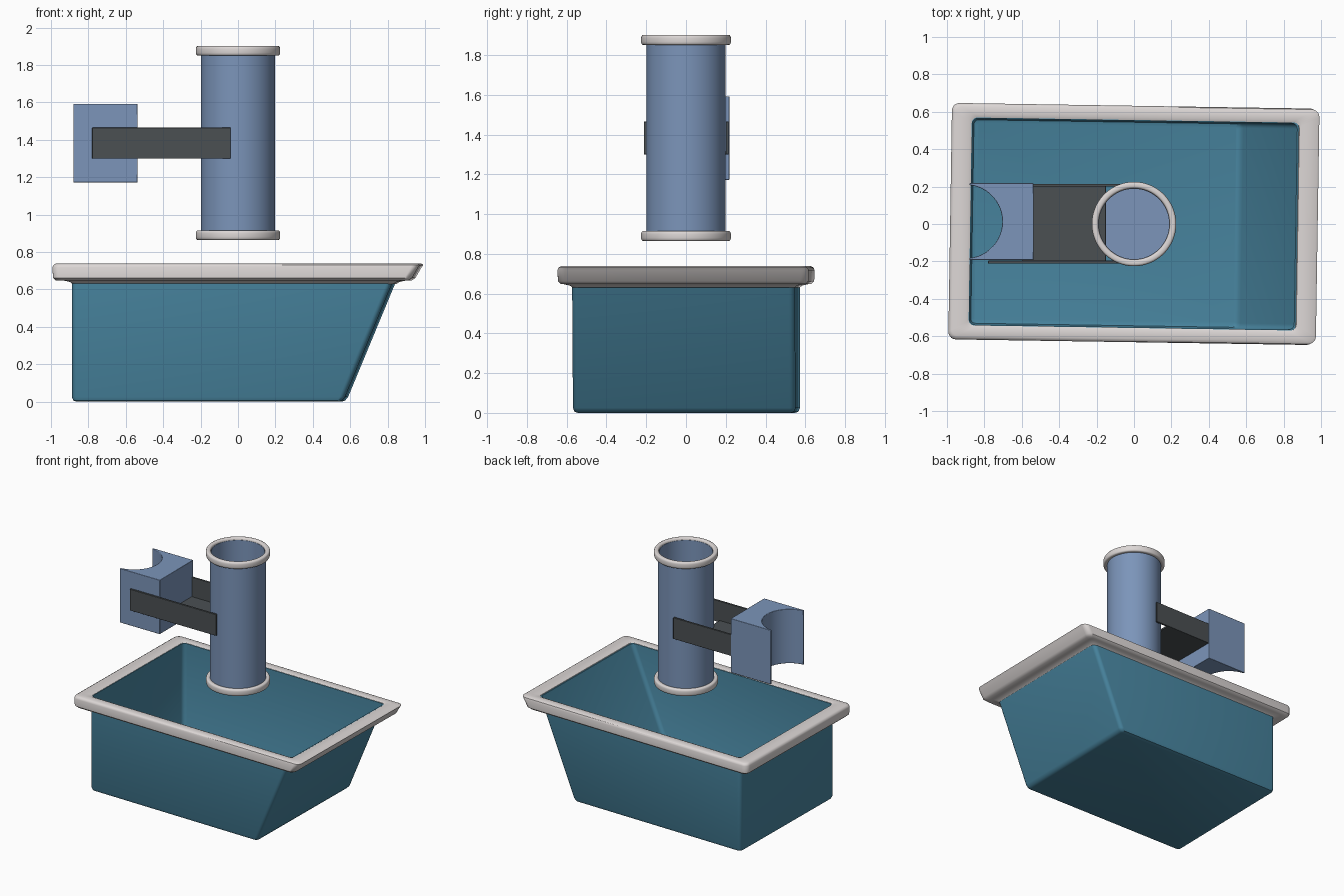
import bpy, bmesh
from math import sin, cos, pi, radians, asin

if "Cube" in bpy.data.objects:
    bpy.data.objects.remove(bpy.data.objects["Cube"])


def material(name, rgb):
    m = bpy.data.materials.new(name)
    m.use_nodes = True
    m.diffuse_color = (*rgb, 1)
    m.node_tree.nodes["Principled BSDF"].inputs["Base Color"].default_value = (*rgb, 1)
    return m


teal = material("teal", (0.065, 0.235, 0.35))
blue = material("soft blue", (0.2, 0.3, 0.49))
white = material("warm white", (0.72, 0.68, 0.67))
charcoal = material("charcoal", (0.07, 0.08, 0.086))


def finish(name, bm, mat, bevel=0, turn=0):
    bmesh.ops.recalc_face_normals(bm, faces=bm.faces)
    me = bpy.data.meshes.new(name)
    bm.to_mesh(me)
    bm.free()
    ob = bpy.data.objects.new(name, me)
    bpy.context.collection.objects.link(ob)
    me.materials.append(mat)
    ob.rotation_euler.z = turn
    if bevel:
        b = ob.modifiers.new("bevel", "BEVEL")
        b.width, b.segments, b.limit_method = bevel, 2, "ANGLE"
    bpy.ops.object.select_all(action="DESELECT")
    bpy.context.view_layer.objects.active = ob
    ob.select_set(True)
    bpy.ops.object.shade_smooth_by_angle(angle=radians(40))
    return ob


def loft(loops, closed=False, caps=()):
    """Skin a list of point loops; closed joins last to first, caps fills loops by index."""
    bm = bmesh.new()
    rings = [[bm.verts.new(p) for p in loop] for loop in loops]
    pairs = list(zip(rings, rings[1:])) + ([(rings[-1], rings[0])] if closed else [])
    for a, b in pairs:
        for i in range(len(a)):
            j = (i + 1) % len(a)
            bm.faces.new((a[i], a[j], b[j], b[i]))
    for c in caps:
        bm.faces.new(rings[c])
    return bm


def circle(r, z, n=64):
    return [(r * cos(2 * pi * i / n), r * sin(2 * pi * i / n), z) for i in range(n)]


def rounded_rect(x0, x1, hy, r, z, seg=5):
    corners = [(x1 - r, hy - r), (x0 + r, hy - r), (x0 + r, r - hy), (x1 - r, r - hy)]
    return [(cx + r * cos(pi / 2 * (q + k / seg)), cy + r * sin(pi / 2 * (q + k / seg)), z)
            for q, (cx, cy) in enumerate(corners) for k in range(seg + 1)]


# Basin: thin-walled tub with one sloping end, turned very slightly
TURN = radians(-0.9)


def basin_loop(inset, z, r=0.03):
    return rounded_rect(-0.88 + inset, 0.57 + 0.415 * z - inset, 0.56 - inset, r, z)


outer = [basin_loop(0.025, 0, 0.012), basin_loop(0.008, 0.006, 0.025),
         basin_loop(0, 0.025), basin_loop(0, 0.73)]
inner = [basin_loop(0.008, 0.73), basin_loop(0.008, 0.035),
         basin_loop(0.016, 0.015, 0.025), basin_loop(0.033, 0.01, 0.012)]
finish("basin", loft(outer + inner, caps=(0, -1)), teal, turn=TURN)

# Rim: rounded lip whose outer face leans with the sloping end
rim = [(-0.878, 0.84, 0.558, 0.03, 0.63), (-0.89, 0.855, 0.57, 0.03, 0.64),
       (-0.92, 0.885, 0.6, 0.03, 0.647), (-0.965, 0.92, 0.615, 0.035, 0.648),
       (-0.98, 0.94, 0.63, 0.04, 0.662), (-0.983, 0.972, 0.632, 0.04, 0.718),
       (-0.978, 0.982, 0.627, 0.04, 0.731), (-0.965, 0.972, 0.614, 0.035, 0.738),
       (-0.89, 0.89, 0.57, 0.03, 0.738), (-0.876, 0.876, 0.556, 0.03, 0.732)]
finish("rim", loft([rounded_rect(*p) for p in rim], closed=True), white, turn=TURN)

# Tube: hollow cylinder closed at the bottom
tube = [(0.18, 0.88), (0.198, 0.88), (0.198, 1.885), (0.188, 1.885), (0.188, 0.9)]
finish("tube", loft([circle(*p) for p in tube], caps=(0, -1)), blue)

# Rounded collars at both ends of the tube
for name, z in (("bottom_collar", 0.89), ("top_collar", 1.876)):
    section = [(0.208 + 0.018 * (abs(cos(a)) ** 0.6) * (1 if cos(a) > 0 else -1),
                z + 0.026 * (abs(sin(a)) ** 0.6) * (1 if sin(a) > 0 else -1))
               for a in (2 * pi * (i + 0.5) / 16 for i in range(16))]
    finish(name, loft([circle(*p) for p in section], closed=True), white)

# Clamp block: box with a half-round hollow on its outer end
cy, half, r, cx, left = 0.013, 0.205, 0.196, -0.9, -0.88
start = asin((left - cx) / r)
steps = 24
arc = []
for i in range(steps + 1):
    a = start + (pi - 2 * start) * i / steps - pi / 2 + 0
    arc.append((cx + r * cos(a), cy + r * sin(a)))
profile = [(left, cy + half), (left, arc[-1][1])] + arc[-2:0:-1] + \
          [(left, arc[0][1]), (left, cy - half), (-0.537, cy - half), (-0.537, cy + half)]
finish("clamp_block", loft([[(x, y, z) for x, y in profile] for z in (1.172, 1.592)],
                           caps=(0, -1)), blue, bevel=0.003)


def box(name, x0, x1, y0, y1, z0, z1, mat):
    base = [(x0, y0), (x1, y0), (x1, y1), (x0, y1)]
    bm = loft([[(x, y, z) for x, y in base] for z in (z0, z1)], caps=(0, -1))
    finish(name, bm, mat, bevel=0.002)


# Bracket: two side arms joined by a floor plate
box("right_arm", -0.78, -0.04, -0.212, -0.196, 1.3, 1.465, charcoal)
box("left_arm", -0.78, -0.04, 0.2, 0.215, 1.3, 1.465, charcoal)
box("bracket_plate", -0.6, -0.15, -0.2, 0.205, 1.3, 1.315, charcoal)
